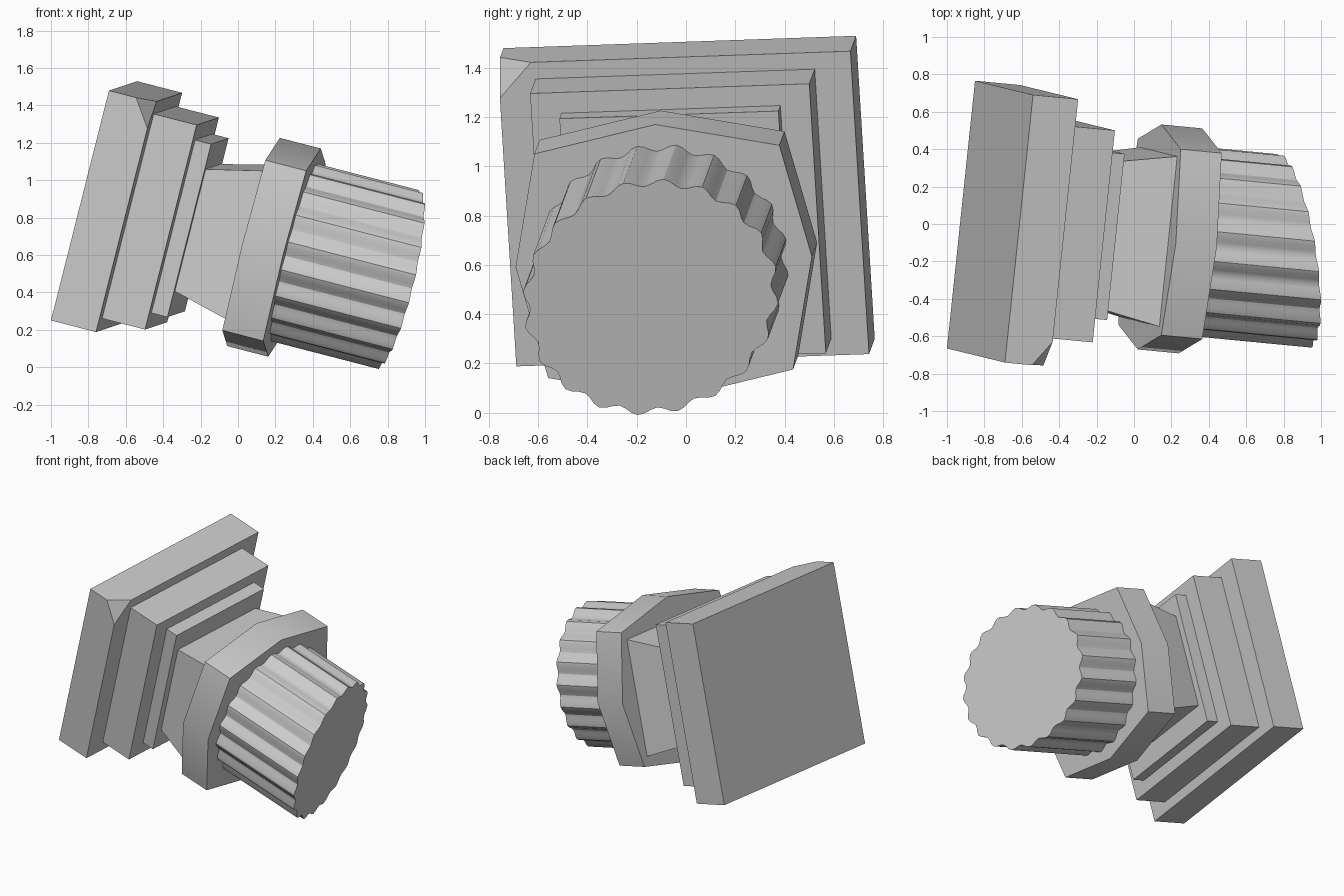
import bpy, bmesh
from math import cos, sin, pi, radians
from mathutils import Matrix, Vector

if "Cube" in bpy.data.objects:
    bpy.data.objects.remove(bpy.data.objects["Cube"])

# Tilted frame of the whole stack: local x = width, y = height, z = along the axis
width = Vector((0.15, 1.43, 0.05)).normalized()
up = Vector((0.31, -0.08, 1.23))
up = (up - width * up.dot(width)).normalized()
axis = width.cross(up)
FRAME = Matrix((width, up, axis)).transposed().to_4x4()
FRAME.translation = (-0.77, 0.0125, 0.89)


def finish(name, bm):
    bmesh.ops.recalc_face_normals(bm, faces=bm.faces)
    mesh = bpy.data.meshes.new(name)
    bm.to_mesh(mesh)
    bm.free()
    ob = bpy.data.objects.new(name, mesh)
    ob.matrix_world = FRAME
    bpy.context.collection.objects.link(ob)
    bpy.ops.object.select_all(action='DESELECT')
    bpy.context.view_layer.objects.active = ob
    ob.select_set(True)
    bpy.ops.object.shade_smooth_by_angle(angle=radians(30))
    return ob


def loft(bottom, top):
    """Solid between two matching closed outlines of 3D points."""
    bm = bmesh.new()
    a = [bm.verts.new(p) for p in bottom]
    b = [bm.verts.new(p) for p in top]
    n = len(a)
    for i in range(n):
        j = (i + 1) % n
        bm.faces.new((a[i], a[j], b[j], b[i]))
    bm.faces.new(a[::-1])
    bm.faces.new(b)
    return bm


def rect(w, h, z):
    return [(-w, -h, z), (w, -h, z), (w, h, z), (-w, h, z)]


# Back plate with one clipped front corner
bm = loft(rect(0.72, 0.635, 0), rect(0.72, 0.635, 0.25))
cut = bmesh.ops.bisect_plane(
    bm, geom=bm.verts[:] + bm.edges[:] + bm.faces[:],
    plane_co=(-0.72, 0.635, 0.15),
    plane_no=(-1 / 0.135, 1 / 0.145, 1 / 0.10), clear_outer=True)
bmesh.ops.holes_fill(bm, edges=[e for e in bm.edges if e.is_boundary])
finish("back_plate", bm)

# Stepped plates
for name, w, h, z0, z1 in (("middle_plate", 0.57, 0.565, 0.25, 0.488),
                           ("small_plate", 0.447, 0.478, 0.488, 0.577)):
    finish(name, loft(rect(w, h, z0), rect(w, h, z1)))

# Flared square neck
finish("neck", loft(rect(0.397, 0.337, 0.577), rect(0.458, 0.41, 0.887)))

# Eight-sided collar: a square with bulging sides
outline = [(0.605, 0), (0.5, 0.47), (0, 0.575), (-0.5, 0.47),
           (-0.605, 0), (-0.5, -0.47), (0, -0.575), (0.5, -0.47)]
finish("collar", loft([(x, y, 0.885) for x, y in outline],
                      [(x, y, 1.112) for x, y in outline]))

# Fluted knob with a slanted end
FLUTES, STEPS = 20, 6
ring = []
for i in range(FLUTES * STEPS):
    t = 2 * pi * i / (FLUTES * STEPS)
    k = 0.97 - 0.03 * cos(FLUTES * t)
    ring.append((0.51 * k * cos(t), 0.492 * k * sin(t)))
finish("fluted_knob", loft([(x, y, 1.11) for x, y in ring],
                           [(x, y, 1.69 - 0.26 * x) for x, y in ring]))
